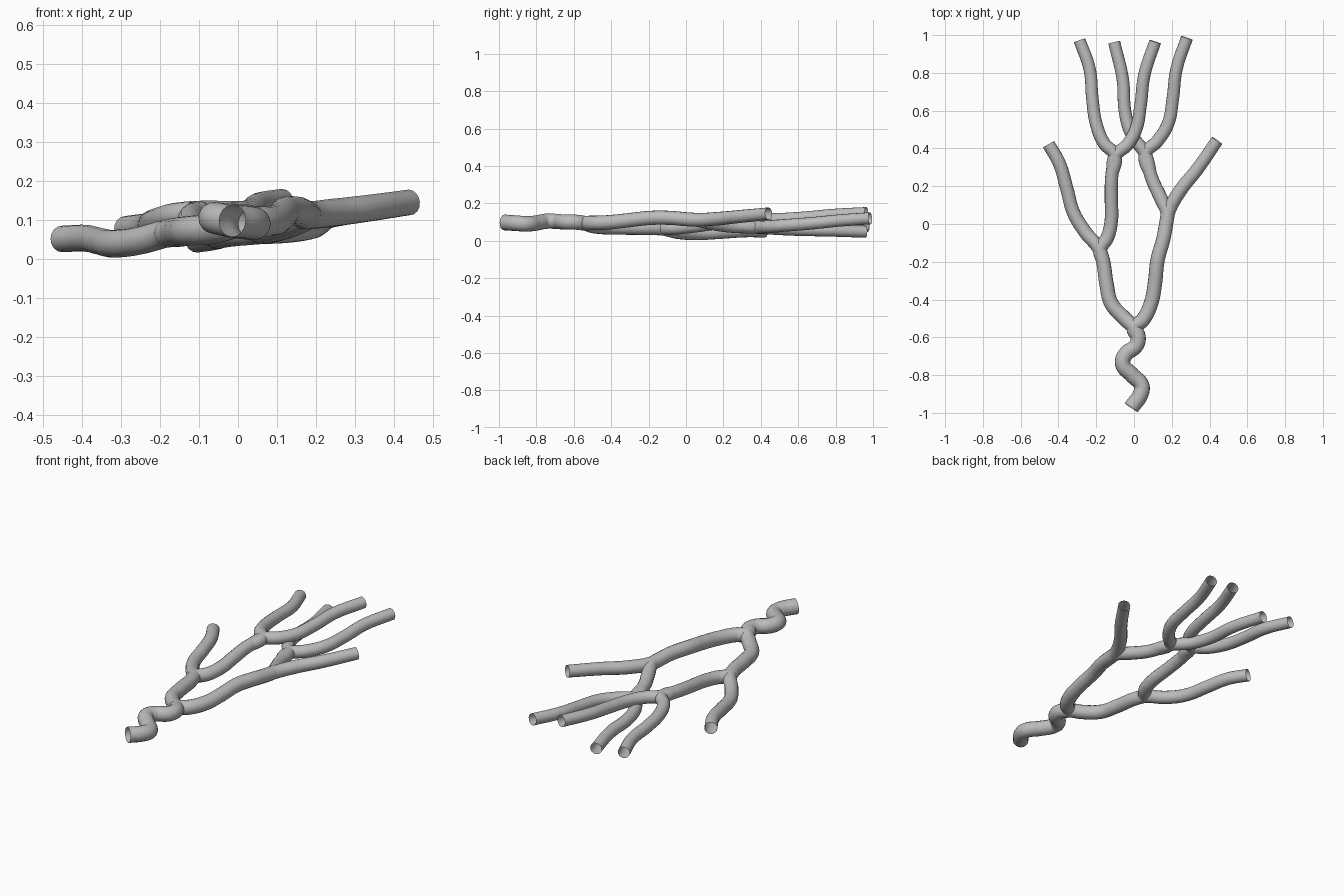
import bpy

cube = bpy.data.objects.get("Cube")
if cube:
    bpy.data.objects.remove(cube, do_unlink=True)

# One plain grey for every tube
grey = bpy.data.materials.new("plain_grey")
grey.use_nodes = True
grey.diffuse_color = (0.5, 0.5, 0.5, 1)
bsdf = grey.node_tree.nodes["Principled BSDF"]
bsdf.inputs["Base Color"].default_value = (0.5, 0.5, 0.5, 1)
bsdf.inputs["Roughness"].default_value = 0.6


def tube(name, path, r_start, r_end, parent=None):
    """Open round tube; a child begins inside the end of its parent path."""
    lead = parent[-2:] if parent else []
    pts = lead + path
    curve = bpy.data.curves.new(name, "CURVE")
    curve.dimensions = "3D"
    curve.bevel_depth = 1.0
    curve.bevel_resolution = 6
    curve.resolution_u = 8
    curve.use_fill_caps = False
    spline = curve.splines.new("BEZIER")
    spline.bezier_points.add(len(pts) - 1)
    for i, (bp, co) in enumerate(zip(spline.bezier_points, pts)):
        bp.co = co
        bp.handle_left_type = bp.handle_right_type = "AUTO"
        t = max(0, i - len(lead)) / max(1, len(path) - 1)
        bp.radius = r_start + (r_end - r_start) * t
    if lead:
        spline.bezier_points[0].radius *= 0.92
    curve.materials.append(grey)
    obj = bpy.data.objects.new(name, curve)
    bpy.context.collection.objects.link(obj)
    bpy.ops.object.select_all(action="DESELECT")
    obj.select_set(True)
    bpy.context.view_layer.objects.active = obj
    bpy.ops.object.convert(target="MESH")
    bpy.ops.object.shade_smooth_by_angle()
    return pts


# Winding trunk
trunk = tube("trunk", [
    (-.015, -.972, .098), (.035, -.90, .093), (.04, -.855, .09),
    (-.01, -.80, .095), (-.06, -.74, .105), (-.045, -.69, .103),
    (.01, -.645, .10), (.022, -.60, .10), (0, -.55, .095)], .042, .04)

# Main limbs
right_limb = tube("right_limb", [
    (-.05, -.50, .08), (-.12, -.42, .072), (-.145, -.32, .07),
    (-.163, -.20, .068), (-.18, -.14, .066)], .039, .037, trunk)
left_limb = tube("left_limb", [
    (.045, -.51, .095), (.09, -.42, .098), (.11, -.32, .108),
    (.125, -.19, .122), (.155, -.08, .122), (.17, 0, .115),
    (.178, .05, .112)], .039, .037, trunk)

# Outer branches
tube("right_outer_branch", [
    (-.26, -.04, .045), (-.32, .06, .039), (-.355, .185, .045),
    (-.395, .32, .053), (-.452, .422, .051)], .036, .034, right_limb)
tube("left_outer_branch", [
    (.24, .17, .118), (.335, .29, .13), (.44, .442, .145)],
    .036, .033, left_limb)

# Inner branches
right_inner = tube("right_inner_branch", [
    (-.14, -.07, .068), (-.12, .02, .076), (-.12, .13, .09),
    (-.118, .25, .106), (-.10, .36, .115)], .036, .034, right_limb)
left_inner = tube("left_inner_branch", [
    (.145, .13, .095), (.095, .24, .078), (.06, .37, .072)],
    .036, .034, left_limb)

# Twin tips on each inner branch
tube("right_inner_outer_tip", [
    (-.16, .43, .11), (-.20, .53, .10), (-.22, .66, .092),
    (-.235, .82, .085), (-.288, .972, .078)], .034, .032, right_inner)
tube("right_inner_crossing_tip", [
    (-.035, .42, .115), (.01, .50, .115), (.035, .63, .123),
    (.055, .79, .138), (.112, .965, .148)], .034, .032, right_inner)
tube("left_inner_outer_tip", [
    (.125, .44, .075), (.18, .53, .082), (.205, .66, .092),
    (.225, .82, .108), (.28, .985, .12)], .034, .032, left_inner)
tube("left_inner_crossing_tip", [
    (-.01, .47, .066), (-.045, .58, .06), (-.06, .77, .055),
    (-.105, .962, .048)], .034, .032, left_inner)
